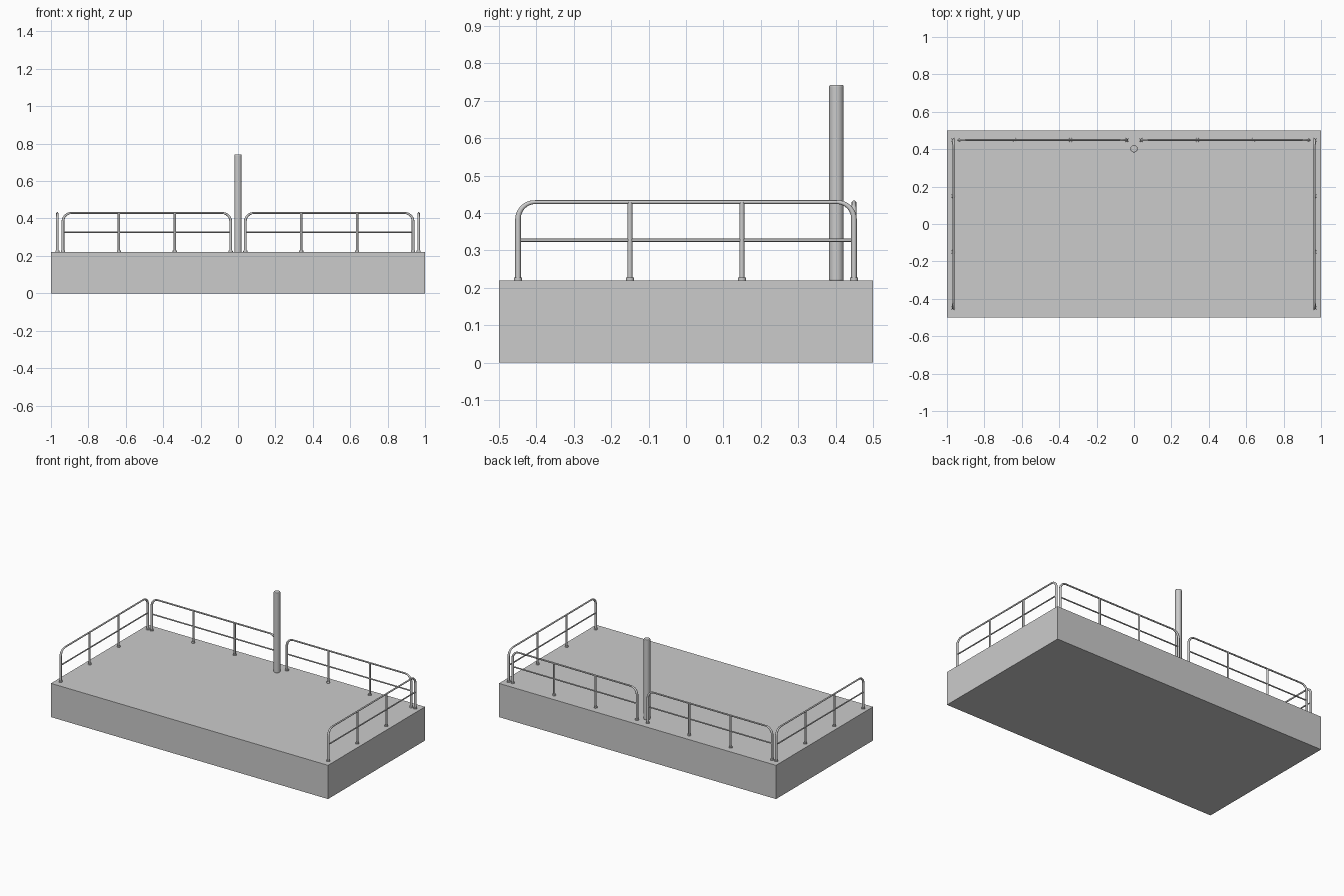
import bpy, math
from mathutils import Vector

if "Cube" in bpy.data.objects:
    bpy.data.objects.remove(bpy.data.objects["Cube"])

DECK_Z, TOP_Z, MID_Z, BEND = 0.22, 0.429, 0.327, 0.045


def smooth(obj):
    bpy.ops.object.select_all(action='DESELECT')
    obj.select_set(True)
    bpy.context.view_layer.objects.active = obj
    bpy.ops.object.shade_smooth_by_angle(angle=math.radians(40))


def tube(name, points, radii):
    curve = bpy.data.curves.new(name, 'CURVE')
    curve.dimensions = '3D'
    curve.bevel_depth = 1.0
    curve.bevel_resolution = 4
    curve.use_fill_caps = True
    spline = curve.splines.new('POLY')
    spline.points.add(len(points) - 1)
    for sp, p, r in zip(spline.points, points, radii):
        sp.co = (*p, 1)
        sp.radius = r
    obj = bpy.data.objects.new(name, curve)
    bpy.context.collection.objects.link(obj)
    bpy.ops.object.select_all(action='DESELECT')
    obj.select_set(True)
    bpy.context.view_layer.objects.active = obj
    bpy.ops.object.convert(target='MESH')
    obj = bpy.context.object
    obj.name = name
    smooth(obj)


def cylinder(name, x, y, z0, z1, r, bevel=0.0):
    bpy.ops.mesh.primitive_cylinder_add(vertices=24, radius=r, depth=z1 - z0,
                                        location=(x, y, (z0 + z1) / 2))
    obj = bpy.context.object
    obj.name = name
    if bevel:
        mod = obj.modifiers.new('rounded_rim', 'BEVEL')
        mod.width, mod.segments = bevel, 3
    smooth(obj)


def railing(name, start, end):
    a, b = Vector((*start, 0)), Vector((*end, 0))
    length, d = (b - a).length, (b - a).normalized()
    at = lambda s, z: a + d * s + Vector((0, 0, z))
    # outer hoop: thick legs easing into a thinner handrail
    pts, radii = [at(0, DECK_Z)], [0.0075]
    for i in range(9):
        t = i / 8 * math.pi / 2
        pts.append(at(BEND * (1 - math.cos(t)), TOP_Z - BEND * (1 - math.sin(t))))
        radii.append(0.0075 - 0.0025 * i / 8)
    pts += [at(length - (p - a).dot(d), p.z) for p in reversed(pts)]
    radii += radii[::-1]
    tube(name + "_hoop", pts, radii)
    # middle rail and inner posts
    tube(name + "_mid_rail", [at(0, MID_Z), at(length, MID_Z)], [0.0042] * 2)
    for i in range(4):
        p = at(length * i / 3, 0)
        cylinder(name + "_post_foot", p.x, p.y, DECK_Z - 0.002, DECK_Z + 0.008, 0.011, 0.001)
        if 0 < i < 3:
            cylinder(name + "_post", p.x, p.y, DECK_Z, TOP_Z, 0.0062)


# deck block
bpy.ops.mesh.primitive_cube_add(size=1, location=(0, 0, DECK_Z / 2))
deck = bpy.context.object
deck.name = "deck_block"
deck.scale = (2, 1, DECK_Z)

# tall pole at the back
cylinder("pole", 0, 0.402, DECK_Z - 0.002, 0.742, 0.0195, 0.004)

# mirrored railings
for side, label in ((-1, "left"), (1, "right")):
    railing(label + "_side_railing", (side * 0.966, -0.449), (side * 0.966, 0.449))
    railing(label + "_back_railing", (side * 0.936, 0.449), (side * 0.039, 0.449))
